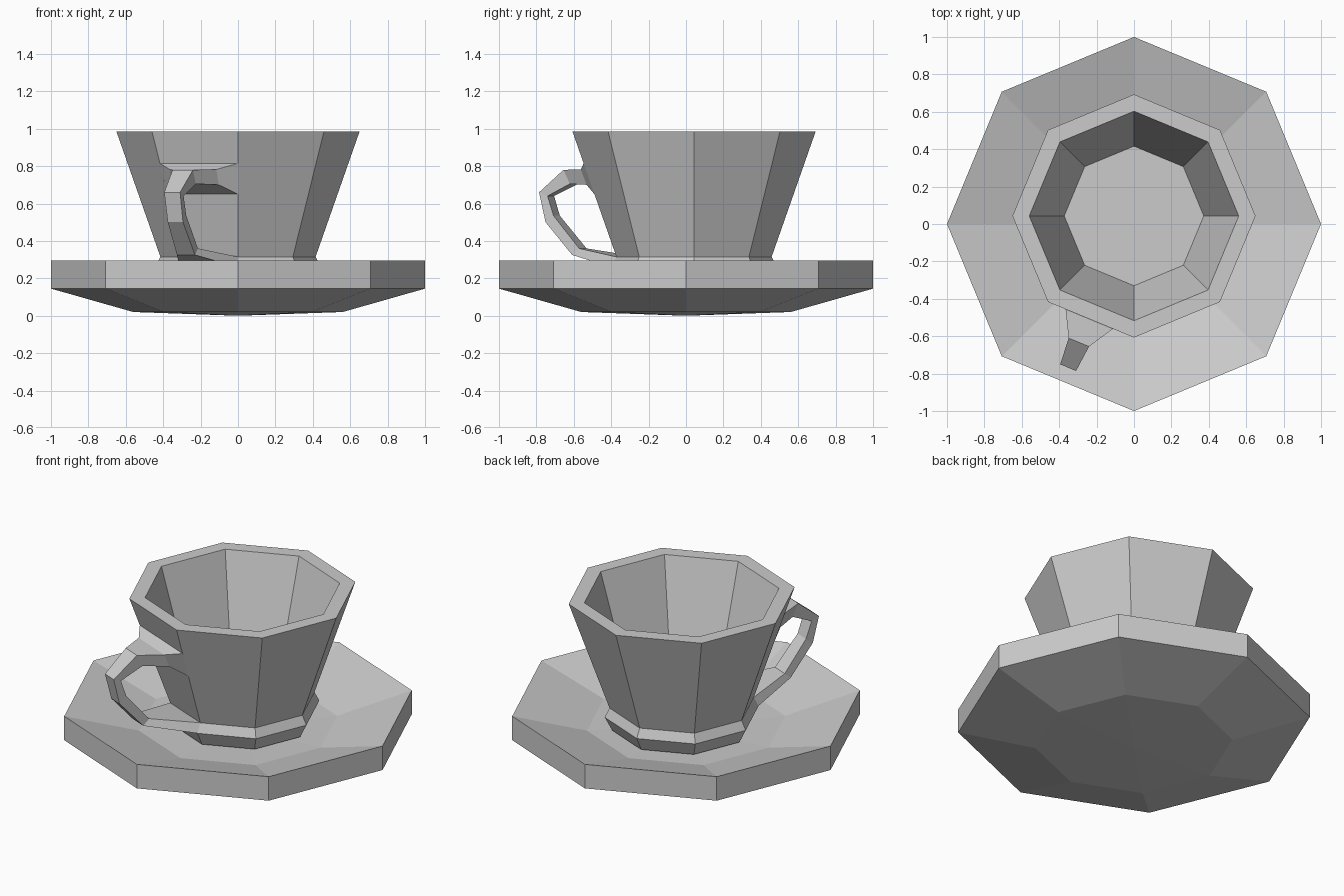
import bpy, bmesh
from math import cos, sin, pi, radians

if "Cube" in bpy.data.objects:
    bpy.data.objects.remove(bpy.data.objects["Cube"])

CUP_Y = 0.043  # cup sits slightly off the saucer centre


def finish(name, bm):
    bmesh.ops.recalc_face_normals(bm, faces=bm.faces)
    mesh = bpy.data.meshes.new(name)
    bm.to_mesh(mesh)
    bm.free()
    obj = bpy.data.objects.new(name, mesh)
    bpy.context.collection.objects.link(obj)
    return obj


def lathe(name, profile, y=0.0, sides=8):
    """Revolve (radius, z) points; radius 0 becomes a single pole."""
    bm = bmesh.new()
    rings = []
    for r, z in profile:
        n = sides if r > 0 else 1
        rings.append([bm.verts.new((r * cos(2 * pi * i / sides),
                                    y + r * sin(2 * pi * i / sides), z))
                      for i in range(n)])
    for a, b in zip(rings, rings[1:]):
        for i in range(sides):
            j = (i + 1) % sides
            quad = [a[i % len(a)], a[j % len(a)], b[j % len(b)], b[i % len(b)]]
            bm.faces.new(list(dict.fromkeys(quad)))
    return finish(name, bm)


# Saucer: shallow octagonal dish with a vertical rim
lathe("saucer", [(0, 0), (0.56, 0.02), (1, 0.145), (1, 0.295),
                 (0.57, 0.17), (0, 0.155)])

# Cup: foot, flared band, tapered wall, flat lip, hollow interior
lathe("cup", [(0, 0.175), (0.40, 0.175), (0.443, 0.26), (0.415, 0.315),
              (0.65, 0.985), (0.56, 0.985), (0.373, 0.36), (0, 0.36)], CUP_Y)

# Handle: square loop springing from one facet of the cup
# (outer distance, outer z, inner distance, inner z,
#  outer half width, inner half width, sideways shift)
sections = [
    (0.545, 0.815, 0.492, 0.65, 0.226, 0.204, 0),
    (0.604, 0.782, 0.570, 0.70, 0.135, 0.135, -0.01),
    (0.737, 0.780, 0.700, 0.705, 0.059, 0.059, -0.014),
    (0.884, 0.660, 0.835, 0.64, 0.046, 0.046, -0.015),
    (0.846, 0.500, 0.800, 0.535, 0.044, 0.044, -0.012),
    (0.690, 0.325, 0.650, 0.36, 0.052, 0.052, -0.015),
    (0.409, 0.260, 0.383, 0.315, 0.170, 0.159, 0),
]
ca, sa = cos(radians(247.5)), sin(radians(247.5))
bm = bmesh.new()
loops = []
for no, zo, ni, zi, wo, wi, s in sections:
    corners = [(no, s - wo, zo), (no, s + wo, zo), (ni, s + wi, zi), (ni, s - wi, zi)]
    loops.append([bm.verts.new((n * ca - t * sa, CUP_Y + n * sa + t * ca, z))
                  for n, t, z in corners])
for a, b in zip(loops, loops[1:]):
    for i in range(4):
        j = (i + 1) % 4
        bm.faces.new((a[i], a[j], b[j], b[i]))
finish("handle", bm)
